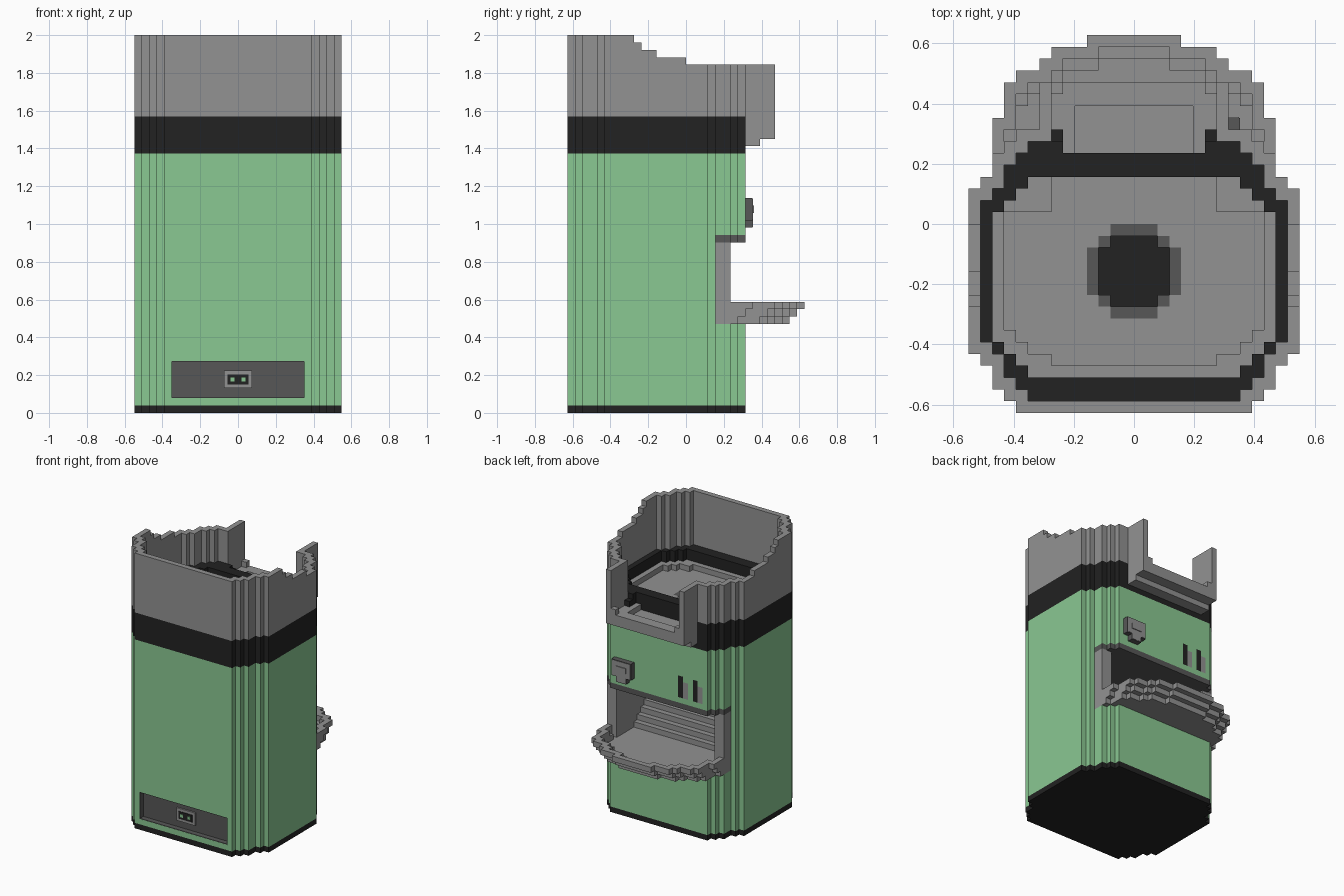
import bpy, bmesh
from mathutils import Vector

V = 2 / 51  # size of one block
if "Cube" in bpy.data.objects:
    bpy.data.objects.remove(bpy.data.objects["Cube"], do_unlink=True)


def material(name, rgb):
    m = bpy.data.materials.new(name)
    m.use_nodes = True
    m.diffuse_color = (*rgb, 1)
    m.node_tree.nodes["Principled BSDF"].inputs["Base Color"].default_value = (*rgb, 1)
    return m


GREEN = material("soft green", (0.254, 0.578, 0.287))
LIGHT = material("light grey", (0.287, 0.287, 0.287))
DARK = material("dark grey", (0.095, 0.095, 0.095))
BLACK = material("black", (0.016, 0.016, 0.016))

cells = {}  # block position -> part name


def box(part, x0, x1, y0, y1, z0, z1):
    """Fill a box of blocks with a part, or carve it away when part is None."""
    for x in range(x0, x1):
        for y in range(y0, y1):
            for z in range(z0, z1):
                if part:
                    cells[x, y, z] = part
                else:
                    cells.pop((x, y, z), None)


def layer(part, half, y0, y1, z0, z1):
    """Fill or carve a mirrored outline given its half width on each row."""
    for y in range(y0, y1):
        box(part, -half(y), half(y), y, y + 1, z0, z1)


def rounded(y0, y1, steps):
    """Half width of a stepped, rounded outline between two rows."""
    return lambda y: steps[max(0, min(y - y0, y1 - 1 - y, len(steps) - 1))]


body = rounded(-16, 8, [10, 11, 12, 12, 13, 14])


def inner(y):
    return min(body(y - 1), body(y), body(y + 1)) - 1


# Main cabinet
layer("base_trim", body, -16, 8, 0, 1)
layer("cabinet", body, -16, 8, 1, 35)
layer("upper_band", body, -16, 8, 35, 40)

# Collar wall, stepping down towards the back
for y in range(-16, 8):
    top = 51 - sum(y >= step for step in (-7, -6, -4, 0))
    box("collar", -body(y), body(y), y, y + 1, 40, top)
layer(None, inner, -15, 7, 40, 51)

# Stepped hopper floor with a central hole
layer("hopper_ring", inner, -15, 7, 39, 41)
floor = rounded(-13, 4, [9, 10, 11, 12])
layer("hopper_floor", floor, -13, 4, 36, 39)
layer(None, floor, -13, 4, 39, 41)
well = lambda y: 7 if y > 0 else rounded(-12, 9, [7, 9, 10, 11])(y)
layer(None, well, -12, 4, 38, 39)
layer("hole_rim", rounded(-8, 0, [2, 3, 4]), -8, 0, 36, 38)
hole = rounded(-7, -1, [2, 3])
layer("hole", hole, -7, -1, 35, 37)
layer(None, hole, -7, -1, 37, 38)

# Rear spout and its side fins
box(None, -7, 7, 7, 8, 40, 51)
box("spout", -8, 8, 8, 12, 37, 39)
box("spout", -8, 8, 8, 10, 36, 37)
box("spout", -6, 6, 6, 8, 36, 39)
box(None, -6, 6, 6, 11, 39, 51)
box(None, -5, 5, 6, 10, 38, 39)
for x in (-8, 7):
    box("spout_fins", x, x + 1, 8, 12, 37, 47)
for x in (-7, 6):
    box("spout_fins", x, x + 1, 11, 12, 37, 40)

# Dispensing niche: ceiling, lining and sloped chute
layer("niche_ceiling", body, 4, 8, 23, 24)
box("niche_ceiling", -11, 11, -10, 4, 23, 24)
layer("niche", body, 4, 8, 12, 23)
box("niche", -11, 11, -10, 4, 12, 23)
box(None, -12, 12, 6, 8, 15, 23)

# Flared catch tray
tray_rows = [12] * 5 + [11] * 3 + [10, 8, 7, 4]
tray = lambda y: tray_rows[max(0, min(y - 4, 11))]
for z in range(12, 15):
    inset = 14 - z
    layer("tray", lambda y: tray(y + inset), 6, 16 - inset, z, z + 1)
for z in (13, 14):
    layer(None, lambda y: tray(y + 15 - z) - 1, 6, 14 + z - 13, z, z + 1)
for z in range(13, 23):
    box(None, -10, 10, 14 - z, 8, z, z + 1)

# Rear badge and the two coin slots
box("badge", 5, 9, 8, 9, 26, 29)
box("badge", 6, 8, 8, 9, 25, 26)
for x in (-6, -9):
    box("slot_trims", x, x + 1, 7, 8, 25, 28)
    box("slots", x + 1, x + 2, 7, 8, 25, 29)

# Recessed front panel
box("front_panel", -9, 9, -15, -14, 2, 7)
box(None, -9, 9, -16, -15, 2, 7)

COLOURS = {
    "base_trim": BLACK, "cabinet": GREEN, "upper_band": BLACK, "collar": LIGHT,
    "hopper_ring": BLACK, "hopper_floor": LIGHT, "hole_rim": DARK, "hole": BLACK,
    "spout": LIGHT, "spout_fins": LIGHT, "niche_ceiling": DARK, "niche": LIGHT,
    "tray": LIGHT, "badge": DARK, "slot_trims": LIGHT, "slots": BLACK,
    "front_panel": DARK,
}


def finish(name, bm, mat):
    mesh = bpy.data.meshes.new(name)
    bm.to_mesh(mesh)
    bm.free()
    mesh.materials.append(mat)
    bpy.context.collection.objects.link(bpy.data.objects.new(name, mesh))


# Turn the exposed block sides of each part into one mesh
AXES = [Vector(a) for a in ((1, 0, 0), (0, 1, 0), (0, 0, 1))]
for part, mat in COLOURS.items():
    bm = bmesh.new()
    for cell in [c for c, p in cells.items() if p == part]:
        centre = Vector(cell) + Vector((0.5, 0.5, 0.5))
        for i in range(3):
            for sign in (-1, 1):
                n = AXES[i] * sign
                if tuple(int(a + b) for a, b in zip(cell, n)) in cells:
                    continue
                u = AXES[(i + 1) % 3] / 2
                w = n.cross(u)
                corners = (-u - w, u - w, u + w, w - u)
                bm.faces.new([bm.verts.new((centre + n / 2 + c) * V) for c in corners])
    bmesh.ops.remove_doubles(bm, verts=bm.verts[:], dist=V / 10)
    bmesh.ops.dissolve_limit(bm, angle_limit=0.01, verts=bm.verts[:], edges=bm.edges[:])
    finish(part, bm, mat)


def slab(name, mat, x0, x1, y0, y1, z0, z1):
    """A single box for fine detail, measured in blocks."""
    bm = bmesh.new()
    bmesh.ops.create_cube(bm, size=1)
    for v in bm.verts:
        v.co = Vector((x1 if v.co.x > 0 else x0, y1 if v.co.y > 0 else y0,
                       z1 if v.co.z > 0 else z0)) * V
    finish(name, bm, mat)


# Panel lining
for side, x in (("right", -9), ("left", 8.9)):
    slab("panel_lining_" + side, DARK, x, x + 0.1, -15.98, -15, 2, 7)
for side, z in (("bottom", 2), ("top", 6.9)):
    slab("panel_lining_" + side, DARK, -9, 9, -15.98, -15, z, z + 0.1)

# Power socket
slab("socket_frame", LIGHT, -1.9, 1.9, -15.3, -15, 3.35, 5.7)
slab("socket_face", BLACK, -1.4, 1.4, -15.4, -15.2, 3.85, 5.2)
for side, x in (("right", -0.75), ("left", 0.75)):
    slab("socket_pin_" + side, GREEN, x - 0.28, x + 0.28, -15.5, -15.3, 4.25, 4.8)

# Badge face and button
slab("badge_face", LIGHT, 5.1, 8.9, 9, 9.05, 26.1, 28.9)
slab("badge_face_tip", LIGHT, 6.1, 7.9, 9, 9.05, 25.1, 26.1)
slab("badge_button", LIGHT, 6, 8, 9, 9.2, 27, 28)
